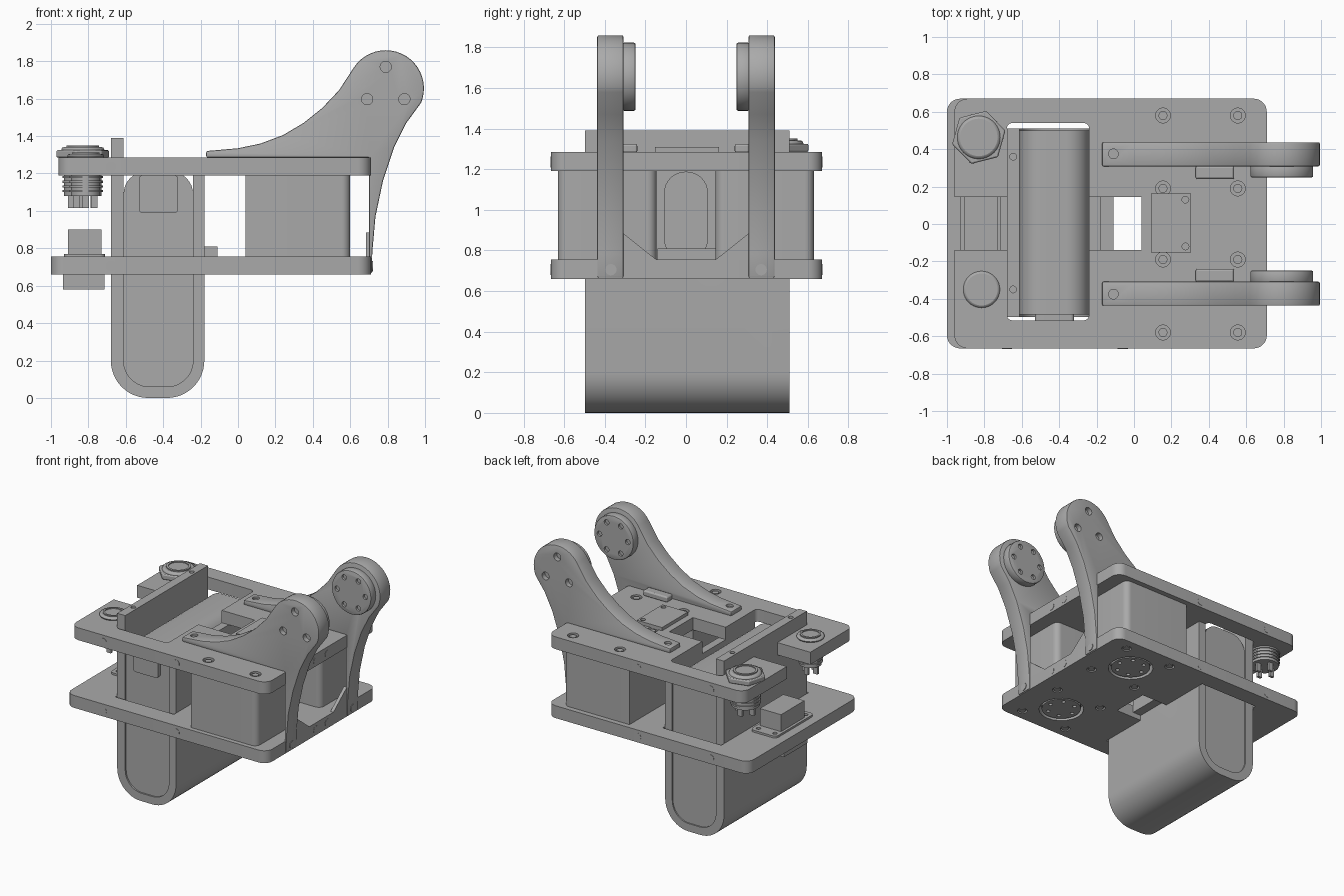
import bpy, bmesh, math
from mathutils import Vector

cube = bpy.data.objects.get("Cube")
if cube:
    bpy.data.objects.remove(cube, do_unlink=True)

grey = bpy.data.materials.new("mid grey")
grey.use_nodes = True
grey.diffuse_color = (0.4, 0.4, 0.4, 1)
grey.node_tree.nodes["Principled BSDF"].inputs["Base Color"].default_value = (0.4, 0.4, 0.4, 1)


def rounded(points, radii, steps=8):
    """Polygon with each corner rounded by its own radius."""
    out = []
    for i, p in enumerate(points):
        r = radii[i] if isinstance(radii, (list, tuple)) else radii
        p, a, b = Vector(p), Vector(points[i - 1]), Vector(points[(i + 1) % len(points)])
        if r == 0:
            out.append(p)
            continue
        u, v = (a - p).normalized(), (b - p).normalized()
        half = u.angle(v) / 2
        centre = p + (u + v).normalized() * r / math.sin(half)
        start = p + u * r / math.tan(half) - centre
        end = p + v * r / math.tan(half) - centre
        sweep = start.angle_signed(end)
        for k in range(steps + 1):
            t = -sweep * k / steps
            c, s = math.cos(t), math.sin(t)
            out.append(centre + Vector((start.x * c - start.y * s, start.x * s + start.y * c)))
    return out


def rect(u0, u1, v0, v1, r=0):
    return rounded([(u0, v0), (u1, v0), (u1, v1), (u0, v1)], r)


def circle(u, v, r, n=32, turn=0):
    return [(u + r * math.cos(turn + 2 * math.pi * k / n),
             v + r * math.sin(turn + 2 * math.pi * k / n)) for k in range(n)]


def prism(name, outline, lo, hi, axis="z", bevel=0):
    """Extrude an outline along an axis."""
    place = {"x": lambda u, v, w: (w, u, v), "y": lambda u, v, w: (u, w, v),
             "z": lambda u, v, w: (u, v, w)}[axis]
    bm = bmesh.new()
    ends = [[bm.verts.new(place(p[0], p[1], w)) for p in outline] for w in (lo, hi)]
    bm.faces.new(ends[0])
    bm.faces.new(ends[1])
    for i in range(len(outline)):
        bm.faces.new((ends[0][i - 1], ends[0][i], ends[1][i], ends[1][i - 1]))
    bmesh.ops.recalc_face_normals(bm, faces=bm.faces)
    mesh = bpy.data.meshes.new(name)
    bm.to_mesh(mesh)
    bm.free()
    mesh.materials.append(grey)
    obj = bpy.data.objects.new(name, mesh)
    bpy.context.collection.objects.link(obj)
    if bevel:
        mod = obj.modifiers.new("soft edge", "BEVEL")
        mod.width, mod.segments, mod.limit_method = bevel, 2, "ANGLE"
        mod.angle_limit = math.radians(40)
    return obj


def cut(obj, cutters):
    """Subtract the cutters, then discard them."""
    for c in cutters:
        mod = obj.modifiers.new("cut", "BOOLEAN")
        mod.operation, mod.solver, mod.object = "DIFFERENCE", "EXACT", c
    bpy.context.view_layer.update()
    done = obj.evaluated_get(bpy.context.evaluated_depsgraph_get())
    mesh = bpy.data.meshes.new_from_object(done)
    obj.modifiers.clear()
    obj.data = mesh
    for c in cutters:
        bpy.data.objects.remove(c, do_unlink=True)


def hole(u, v, r, lo, hi, axis="z"):
    return prism("cutter", circle(u, v, r, 20), lo, hi, axis)


# Deck plates
SERVO_X, SERVO_Y = 0.355, 0.385
bolts = [(SERVO_X + dx, side * SERVO_Y + dy) for side in (-1, 1)
         for dx in (-0.2, 0.2) for dy in (-0.195, 0.195)]
bottom = prism("bottom_plate", rect(-1.0, 0.71, -0.665, 0.67, 0.07), 0.66, 0.755)
top = prism("top_plate", rect(-0.96, 0.71, -0.665, 0.67, 0.07), 1.19, 1.285)
cut(bottom, [prism("cutter", rect(-0.68, -0.18, -0.52, 0.54), 0.5, 0.9),
             prism("cutter", rect(-0.19, 0.04, -0.14, 0.145), 0.5, 0.9)]
    + [hole(SERVO_X, s * SERVO_Y, 0.16, 0.6, 0.72) for s in (-1, 1)]
    + [hole(x, y, 0.035, 0.6, 0.68) for x, y in bolts])
cut(top, [prism("cutter", rect(-0.68, -0.24, -0.515, 0.54, 0.03), 1.1, 1.4),
          prism("cutter", rect(-1.1, -0.6, -0.14, 0.145), 1.1, 1.4),
          prism("cutter", rect(-0.3, 0.04, -0.14, 0.145), 1.1, 1.4)]
    + [hole(x, y, 0.04, 1.265, 1.4) for x, y in bolts])
for x, y in bolts:
    prism("top_bolt", circle(x, y, 0.024, 16), 1.26, 1.28)
    prism("bottom_bolt", circle(x, y, 0.026, 16), 0.662, 0.69)

# Bolts set in the plate edges
for z in (0.705, 1.235):
    for x in (-0.68, -0.06):
        prism("edge_bolt", circle(x, z, 0.027, 20), -0.667, -0.655, "y")
        prism("edge_bolt", circle(x, z, 0.027, 20), 0.66, 0.672, "y")
    for y in (-0.07, 0.07):
        prism("end_bolt", circle(y, z, 0.027, 20), 0.7, 0.712, "x")

# Battery trough: a U channel with one taller wall
OUT_L, OUT_R, IN_L, IN_R = -0.68, -0.18, -0.612, -0.24
trough = prism("battery_trough", rounded(
    [(OUT_L, 1.39), (OUT_L, 0), (OUT_R, 0), (OUT_R, 1.19),
     (IN_R, 1.19), (IN_R, 0.06), (IN_L, 0.06), (IN_L, 1.39)],
    [0, 0.2, 0.2, 0, 0, 0.14, 0.14, 0], 12), -0.497, 0.51, "y")
cut(trough, [prism("cutter", rect(-0.105, 0.105, 0.755, 1.185, 0.1), -0.22, -0.1, "x")]
    + [hole(-0.646, y, 0.018, 1.36, 1.5) for y in (-0.35, 0.36)])
prism("battery", rect(IN_L, IN_R, 0.06, 1.21, 0.12), -0.485, 0.5, "y")
prism("battery_tab", rect(-0.53, -0.32, 0.99, 1.19, 0.02), -0.515, -0.48, "y")
prism("stop_block", rect(-0.19, -0.11, -0.14, 0.145), 0.7, 0.81)

# Left and right side assemblies
for side, label in ((-1, "right"), (1, "left")):
    def span(a, b):
        return sorted((side * a, side * b))

    # Motor with its output disc
    y0, y1 = span(0.145, 0.63)
    prism(label + "_motor", rounded([(0.04, y0), (0.6, y0), (0.6, y1), (0.04, y1)],
                                    [0, 0.045, 0.045, 0]), 0.755, 1.19)
    disc = prism(label + "_motor_disc", circle(SERVO_X, side * SERVO_Y, 0.14, 40), 0.665, 0.73)
    cut(disc, [hole(SERVO_X + x, side * SERVO_Y + y, 0.014, 0.6, 0.69)
               for x, y in circle(0, 0, 0.1, 6)])

    # Swept arm with a tapering leg
    hub_x, hub_z = 0.79, 1.655
    head = [(hub_x + 0.204 * math.cos(math.radians(a)), hub_z + 0.204 * math.sin(math.radians(a)))
            for a in range(-22, 150, 8)]
    sweep = [(0.54, 1.645), (0.45, 1.55), (0.35, 1.47), (0.24, 1.405),
             (0.12, 1.36), (0, 1.335), (-0.17, 1.32)]
    leg = [(-0.17, 1.285), (0.7, 1.285), (0.7, 0.665), (0.716, 0.665), (0.718, 0.78),
           (0.735, 0.97), (0.775, 1.16), (0.835, 1.34), (0.9, 1.47)]
    y0, y1 = span(0.308, 0.437)
    arm = prism(label + "_arm", head + sweep + leg, y0, y1, "y", 0.012)
    face = span(0.4, 0.5)
    cut(arm, [hole(hub_x + x, hub_z + z, 0.03, *face, "y")
              for x, z in circle(0, 0, 0.115, 3, math.pi / 2)]
        + [hole(-0.11, side * 0.375, 0.026, 1.31, 1.4)])
    prism(label + "_leg_bolt", circle(side * 0.37, 0.705, 0.028, 20), 0.7, 0.721, "x")

    # Round pad on the inner face of the arm
    pad = prism(label + "_arm_pad", circle(hub_x, hub_z, 0.168, 48), *span(0.248, 0.315), "y", 0.01)
    cut(pad, [hole(hub_x + x, hub_z + z, 0.02, *span(0.2, 0.265), "y")
              for x, z in circle(0, 0, 0.12, 6)])

    # Corner gusset and small deck block
    prism(label + "_gusset", [(side * 0.31, 0.75), (side * 0.14, 0.75), (side * 0.31, 0.885)],
          0.685, 0.71, "x")
    prism(label + "_deck_block", rect(0.33, 0.535, *span(0.24, 0.31), 0.01), 1.28, 1.325, bevel=0.01)

# Circuit board on the deck
board = prism("circuit_board", rect(0.09, 0.305, -0.152, 0.163), 1.28, 1.31)
cut(board, [hole(0.275, y, 0.018, 1.295, 1.4) for y in (-0.12, 0.13)])

# Connector at the end of the lower deck
prism("connector_body", rect(-0.91, -0.73, -0.14, 0.145), 0.75, 0.9)
prism("connector_base", rect(-0.935, -0.715, -0.14, 0.145), 0.58, 0.67)
flange = prism("connector_flange", rect(-0.93, -0.71, -0.23, 0.235, 0.03), 0.75, 0.77)
cut(flange, [hole(x, y, 0.016, 0.74, 0.8) for x in (-0.89, -0.75) for y in (-0.185, 0.19)])


# Push buttons with threaded bodies and terminals
def button(name, x, y, head, body, height):
    prism(name + "_cap", circle(x, y, head, 40), 1.28, height, bevel=0.015)
    ring = prism(name + "_ring", circle(x, y, head * 0.75, 40), height - 0.01, height + 0.008)
    cut(ring, [hole(x, y, head * 0.62, height - 0.002, height + 0.1)])
    prism(name + "_body", circle(x, y, body, 32), 1.08, 1.2)
    for z in (1.1, 1.125, 1.15, 1.175):
        prism(name + "_thread", circle(x, y, body + 0.008, 32), z, z + 0.012)
    for dx, dy in circle(0, 0, body * 0.6, 4):
        prism(name + "_terminal", rect(x + dx - 0.018, x + dx + 0.018, y + dy - 0.01, y + dy + 0.01),
              1.015, 1.09)


button("large_button", -0.83, 0.463, 0.115, 0.1, 1.342)
prism("button_nut", circle(-0.83, 0.463, 0.147, 6, 0.25), 1.285, 1.325, bevel=0.008)
button("small_button", -0.815, -0.35, 0.098, 0.078, 1.305)

# Smooth shading with sharp edges kept
bpy.ops.object.select_all(action="DESELECT")
for obj in bpy.context.collection.objects:
    if obj.type == "MESH":
        obj.select_set(True)
        bpy.context.view_layer.objects.active = obj
bpy.ops.object.shade_smooth_by_angle(angle=math.radians(30))
